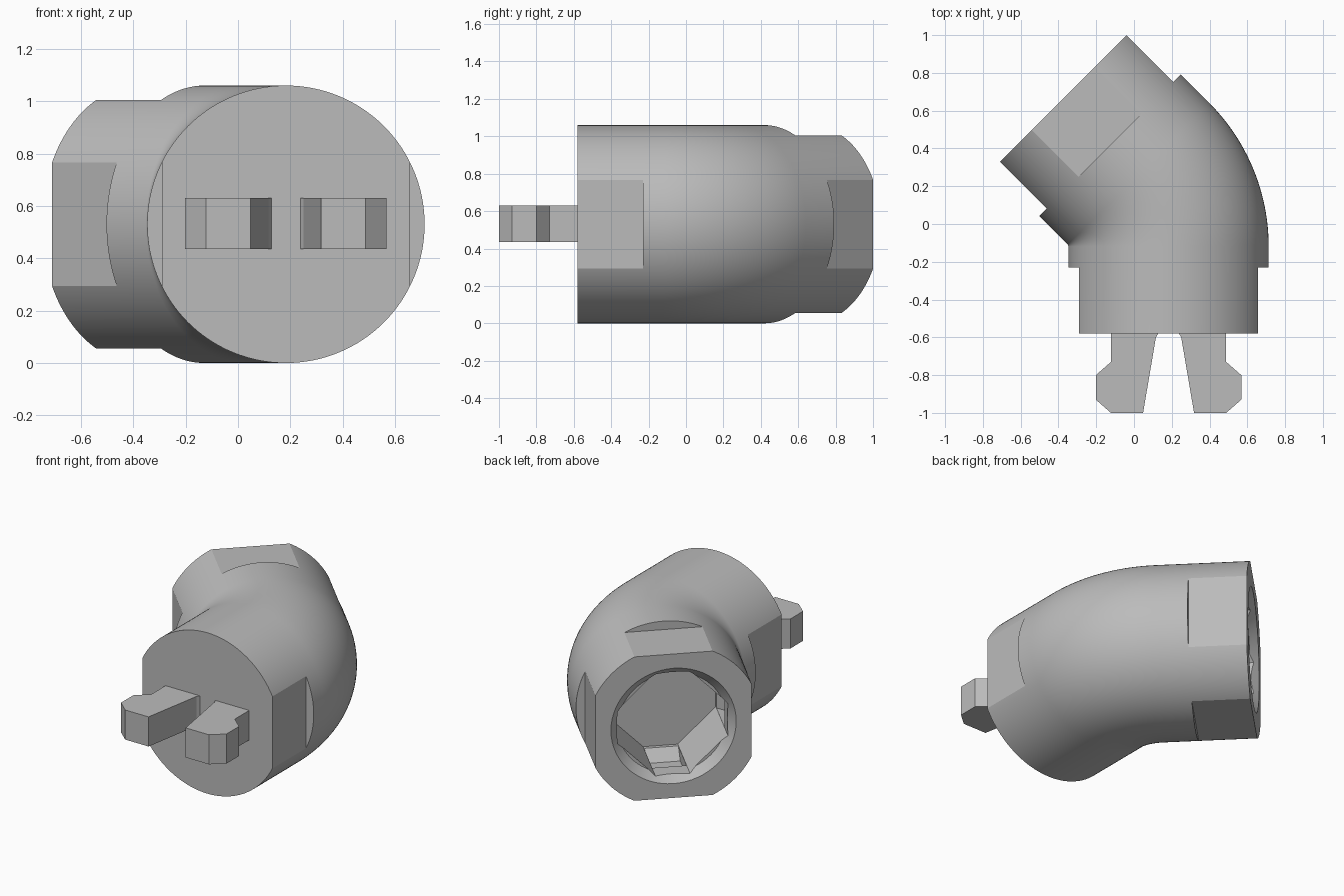
import bpy, bmesh, math
from mathutils import Matrix, Vector

if "Cube" in bpy.data.objects:
    bpy.data.objects.remove(bpy.data.objects["Cube"])

RADIUS, BEND, AXIS_X, MID_Z = 0.53, 0.545, 0.183, 0.53
FRONT_Y, CORNER_Y, FLAT = -0.58, 0.107, 0.474
BACK = Vector((-0.375, 0.665, MID_Z))

grey = bpy.data.materials.new("light grey plastic")
grey.diffuse_color = (0.5, 0.5, 0.5, 1)
grey.use_nodes = True
grey.node_tree.nodes["Principled BSDF"].inputs["Base Color"].default_value = grey.diffuse_color

# Local frames at each end: +y points out of the pipe
front_frame = Matrix.Translation((AXIS_X, FRONT_Y, MID_Z)) @ Matrix.Rotation(math.pi, 4, 'Z')
back_frame = Matrix.Translation(BACK) @ Matrix.Rotation(math.pi / 4, 4, 'Z')
INWARD = Matrix.Rotation(math.pi / 2, 4, 'X')   # turns local z into the pipe


def finish(name, bm):
    bmesh.ops.recalc_face_normals(bm, faces=bm.faces[:])
    mesh = bpy.data.meshes.new(name)
    bm.to_mesh(mesh)
    bm.free()
    mesh.materials.append(grey)
    ob = bpy.data.objects.new(name, mesh)
    bpy.context.collection.objects.link(ob)
    return ob


def prism(name, outline, lo, hi, frame):
    """Extrude an xy outline from z=lo to z=hi, placed in a frame."""
    bm = bmesh.new()
    low = [bm.verts.new(frame @ Vector((x, y, lo))) for x, y in outline]
    high = [bm.verts.new(frame @ Vector((x, y, hi))) for x, y in outline]
    bm.faces.new(low)
    bm.faces.new(high)
    for i in range(len(low)):
        j = (i + 1) % len(low)
        bm.faces.new((low[i], low[j], high[j], high[i]))
    return finish(name, bm)


# Elbow body: circle swept along a straight, a 45 degree bend and a straight
steps, sides = 24, 128
bend_y = CORNER_Y - BEND * math.tan(math.pi / 8)
path = [(Vector((AXIS_X, FRONT_Y, MID_Z)), 0.0)]
for i in range(steps + 1):
    t = math.pi / 4 * i / steps
    path.append((Vector((AXIS_X - BEND + BEND * math.cos(t),
                         bend_y + BEND * math.sin(t), MID_Z)), t))
path.append((BACK, math.pi / 4))

bm = bmesh.new()
rings = []
for p, t in path:
    side = Vector((math.cos(t), math.sin(t), 0))
    rings.append([bm.verts.new(p + RADIUS * (math.cos(a) * side + math.sin(a) * Vector((0, 0, 1))))
                  for a in (2 * math.pi * k / sides for k in range(sides))])
for r0, r1 in zip(rings, rings[1:]):
    for k in range(sides):
        n = (k + 1) % sides
        bm.faces.new((r0[k], r0[n], r1[n], r1[k]))
bm.faces.new(rings[0])
bm.faces.new(rings[-1])
body = finish("elbow_body", bm)

cutters = []
# Wrench flats: two on the front end, four on the back end
flat_box = [(FLAT, -0.35), (FLAT + 0.2, -0.35), (FLAT + 0.2, 0.1), (FLAT, 0.1)]
for frame, turns in ((front_frame, (0, 2)), (back_frame, (0, 1, 2, 3))):
    for k in turns:
        turn = Matrix.Rotation(k * math.pi / 2, 4, 'Y')
        cutters.append(prism("flat_cutter", flat_box, -0.7, 0.7, frame @ turn))

# Eight-sided socket in the back end
a, b = 0.335, 0.105
octagon = [(a, -b), (a, b), (b, a), (-b, a), (-a, b), (-a, -b), (-b, -a), (b, -a)]
cutters.append(prism("socket_cutter", octagon, -0.05, 0.45, back_frame @ INWARD))

# Tapered round lip of the socket
bm = bmesh.new()
bmesh.ops.create_cone(bm, cap_ends=True, segments=64, radius1=0.40, radius2=0.33, depth=0.07,
                      matrix=back_frame @ INWARD @ Matrix.Translation((0, 0, 0.015)))
cutters.append(finish("lip_cutter", bm))

# Latch pockets in the socket walls
pocket = [(0.28, -0.14), (0.33, -0.14), (0.405, -0.21), (0.405, -0.36), (0.33, -0.43), (0.28, -0.43)]
for k in range(4):
    turn = Matrix.Rotation(k * math.pi / 2, 4, 'Y')
    cutters.append(prism("pocket_cutter", pocket, -0.104, 0.104, back_frame @ turn))

# Apply all cuts, then remove the cutters
for c in cutters:
    mod = body.modifiers.new("cut", 'BOOLEAN')
    mod.operation, mod.solver, mod.object = 'DIFFERENCE', 'EXACT', c
deps = bpy.context.evaluated_depsgraph_get()
cut_mesh = bpy.data.meshes.new_from_object(body.evaluated_get(deps))
body.modifiers.clear()
body.data = cut_mesh
for c in cutters:
    bpy.data.objects.remove(c)
cut_mesh.materials.clear()
cut_mesh.materials.append(grey)

# Snap prongs on the front end
prong = [(0.305, -0.02), (0.305, 0.15), (0.385, 0.22), (0.385, 0.35), (0.305, 0.42),
         (0.135, 0.42), (0.067, 0.02), (0.055, 0.0), (0.055, -0.02)]
for name, s in (("left_prong", 1), ("right_prong", -1)):
    prism(name, [(s * x, y) for x, y in prong], -0.095, 0.1, front_frame)

# Smooth the curved body, keep its edges crisp
bpy.ops.object.select_all(action='DESELECT')
body.select_set(True)
bpy.context.view_layer.objects.active = body
bpy.ops.object.shade_smooth_by_angle(angle=math.radians(20))
